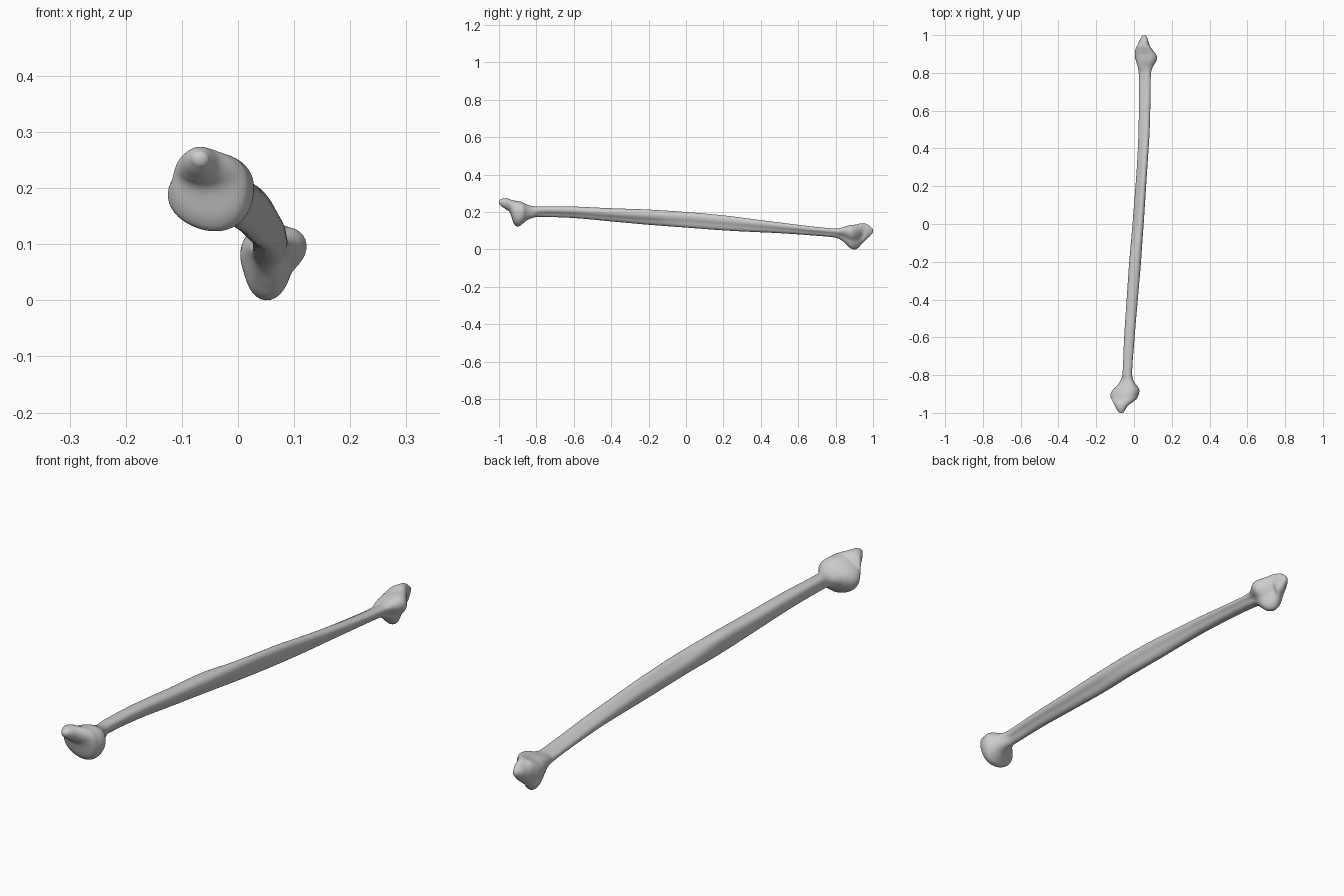
import bpy, bmesh
from math import sin, cos, pi, radians

if "Cube" in bpy.data.objects:
    bpy.data.objects.remove(bpy.data.objects["Cube"])

# Key cross-sections along the bone: y, xmin, xmax, zmin, zmax (in hundredths), shape
KNOB, HEAD, SHAFT, WEDGE = (0, 0, 0, 0), (.05, 60, .04, 45), (.10, 20, .10, 55), (.13, 30, .12, 52)
SHAFT2 = (.08, 45, .16, 55)
SECTIONS = [
    (-99.8, -8, -5.5, 24.2, 26.4, KNOB),
    (-98, -9.2, -4.4, 22.6, 27.2, KNOB),
    (-96, -10.2, -3, 21.3, 27.3, KNOB),
    (-94, -11.2, -.2, 19.5, 26.8, KNOB),
    (-92.5, -12, 1.5, 14.8, 26.2, HEAD),
    (-91, -12.5, 2.2, 12.6, 26, HEAD),
    (-89, -12, 2.8, 12.5, 25.7, HEAD),
    (-87, -10.5, 2.6, 14, 25, HEAD),
    (-85, -8.5, 1, 15.6, 24, HEAD),
    (-82, -6.7, -.6, 16.9, 23.2, HEAD),
    (-78, -6, -1, 17.4, 23, SHAFT),
    (-60, -5.2, .3, 16.8, 22.9, SHAFT),
    (-40, -3.9, 2, 15, 22, SHAFT),
    (-20, -2.5, 3.7, 13.2, 21.3, SHAFT),
    (0, -.8, 5.1, 11.7, 20, SHAFT2),
    (20, .8, 6.4, 10.2, 18.2, SHAFT2),
    (35, 1.8, 7.4, 9.4, 16.3, SHAFT2),
    (50, 2.4, 8.3, 8.7, 14.4, SHAFT2),
    (70, 2.7, 8.8, 7.3, 12, SHAFT2),
    (80, 2.5, 9, 6.3, 11.2, SHAFT2),
    (83, 2, 9.9, 5, 11.6, WEDGE),
    (86, 1.2, 11.6, 2.3, 12.6, WEDGE),
    (88, .6, 12.2, .6, 13, WEDGE),
    (90, .4, 11.5, 0, 13.2, WEDGE),
    (92, .6, 10, .8, 13.6, WEDGE),
    (94, 1.4, 8.6, 3, 14, WEDGE),
    (96, 2.4, 7.8, 5, 13.8, HEAD),
    (98, 3.3, 7.2, 6.8, 12.8, HEAD),
    (99.8, 4.6, 6.4, 8.8, 11.1, HEAD),
]
SIDES, STEPS = 48, 5


def outline(sec):
    """Lobed closed curve fitted exactly into the section's bounds."""
    y, x0, x1, z0, z1, (tri, p3, oval, p2) = sec
    pts = []
    for i in range(SIDES):
        a = 2 * pi * i / SIDES
        r = 1 + tri * cos(3 * (a - radians(p3))) + oval * cos(2 * (a - radians(p2)))
        pts.append((r * cos(a), r * sin(a)))
    us, vs = [p[0] for p in pts], [p[1] for p in pts]
    fit = lambda t, lo, hi, a, b: (a + (b - a) * (t - lo) / (hi - lo)) / 100
    return [(fit(u, min(us), max(us), x0, x1), y / 100, fit(v, min(vs), max(vs), z0, z1))
            for u, v in pts]


def hermite(p, ys, t):
    """Smooth blend between p[1] and p[2] with uneven spacing."""
    h = ys[2] - ys[1]
    slope = lambda i, j: (p[j] - p[i]) / max(ys[j] - ys[i], 1e-6)
    m1, m2 = slope(0, 2) * h, slope(1, 3) * h
    t2, t3 = t * t, t * t * t
    return ((2*t3 - 3*t2 + 1) * p[1] + (t3 - 2*t2 + t) * m1
            + (3*t2 - 2*t3) * p[2] + (t3 - t2) * m2)


# Fill in rings between the key sections
keys = [outline(s) for s in SECTIONS]
rings = []
n = len(keys)
for k in range(n - 1):
    four = [keys[max(k - 1, 0)], keys[k], keys[k + 1], keys[min(k + 2, n - 1)]]
    ys = [q[0][1] for q in four]
    steps = STEPS * 3 if ys[2] - ys[1] > .08 else STEPS
    for s in range(steps):
        t = s / steps
        rings.append([(hermite([q[i][0] for q in four], ys, t),
                       ys[1] + (ys[2] - ys[1]) * t,
                       hermite([q[i][2] for q in four], ys, t)) for i in range(SIDES)])
rings.append(keys[-1])

# Long bone: one skin over all rings with rounded tips
bm = bmesh.new()
loops = [[bm.verts.new(c) for c in r] for r in rings]
for a, b in zip(loops, loops[1:]):
    for i in range(SIDES):
        j = (i + 1) % SIDES
        bm.faces.new((a[i], a[j], b[j], b[i]))
for ring, tip_y in ((loops[0], -1), (loops[-1], 1)):
    tip = bm.verts.new((sum(v.co.x for v in ring) / SIDES, tip_y,
                        sum(v.co.z for v in ring) / SIDES))
    for i in range(SIDES):
        bm.faces.new((ring[i], ring[(i + 1) % SIDES], tip))
bmesh.ops.recalc_face_normals(bm, faces=bm.faces)
mesh = bpy.data.meshes.new("long_bone")
bm.to_mesh(mesh)
bm.free()
mesh.shade_smooth()
bone = bpy.data.objects.new("long_bone", mesh)
bpy.context.collection.objects.link(bone)
